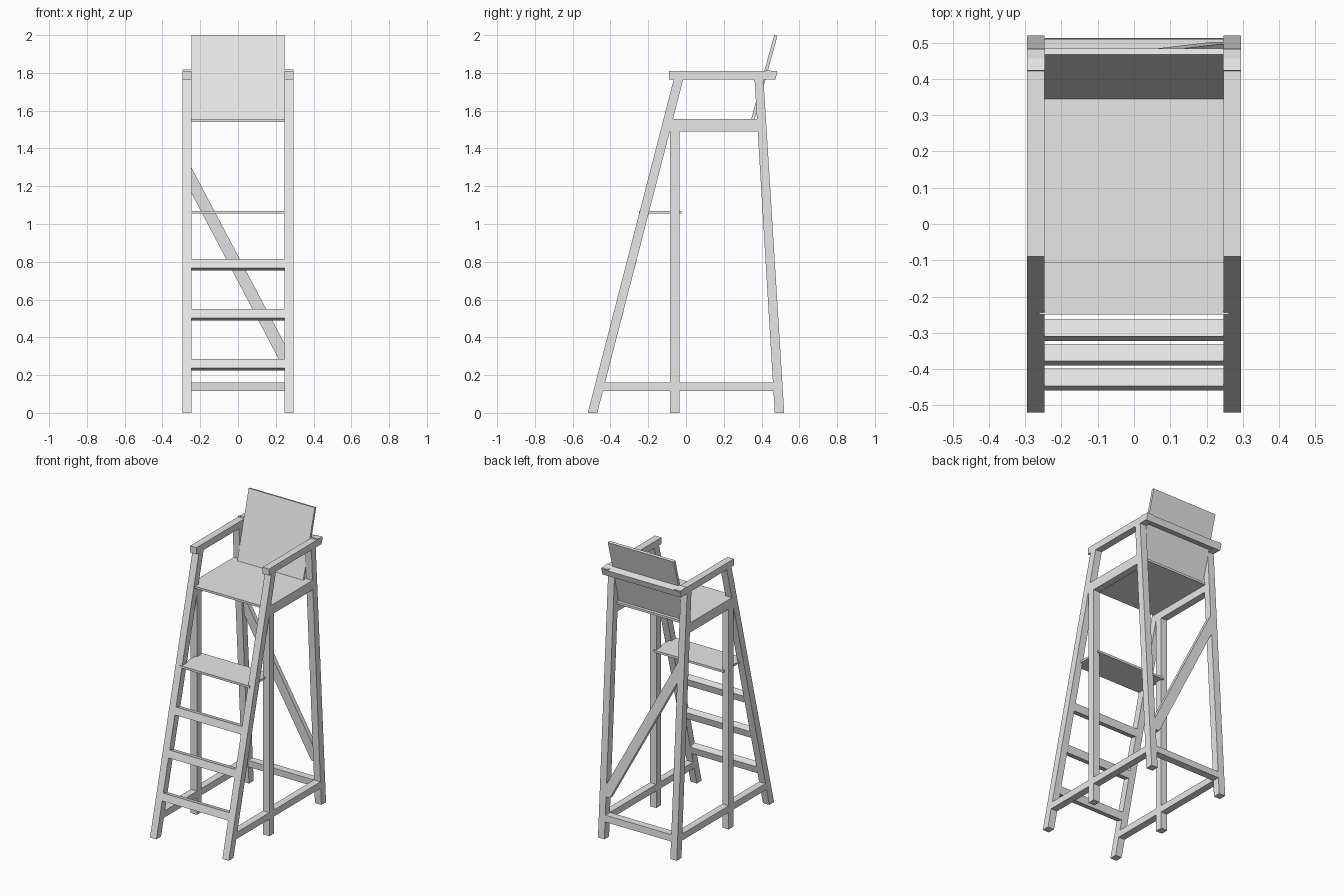
import bpy, bmesh
from mathutils import Vector

cube = bpy.data.objects.get("Cube")
if cube:
    bpy.data.objects.remove(cube, do_unlink=True)

grey = bpy.data.materials.new("plain_grey")
grey.use_nodes = True
grey.diffuse_color = (0.8, 0.8, 0.8, 1)
grey.node_tree.nodes["Principled BSDF"].inputs["Base Color"].default_value = (0.8, 0.8, 0.8, 1)

INNER, OUTER = 0.247, 0.295   # x range of the side frames
TOP = 1.765                   # height of the leg tops


def prism(name, outline, offset, mirror=False):
    """Extrude a flat outline of 3D points along an offset."""
    bm = bmesh.new()
    face = bm.faces.new([bm.verts.new(p) for p in outline])
    ext = bmesh.ops.extrude_face_region(bm, geom=[face])["geom"]
    moved = [g for g in ext if isinstance(g, bmesh.types.BMVert)]
    bmesh.ops.translate(bm, verts=moved, vec=Vector(offset))
    bmesh.ops.recalc_face_normals(bm, faces=bm.faces)
    mesh = bpy.data.meshes.new(name)
    bm.to_mesh(mesh)
    bm.free()
    mesh.materials.append(grey)
    obj = bpy.data.objects.new(name, mesh)
    bpy.context.collection.objects.link(obj)
    if mirror:
        obj.modifiers.new("mirror", 'MIRROR')
    return obj


def side_part(name, profile):
    """Mirrored pair of side frame members from a (y, z) profile."""
    return prism(name, [(INNER, y, z) for y, z in profile], (OUTER - INNER, 0, 0), True)


def cross_part(name, profile, half=INNER):
    """Member running across the width from a (y, z) profile."""
    return prism(name, [(-half, y, z) for y, z in profile], (2 * half, 0, 0))


def rect(y0, y1, z0, z1):
    return [(y0, z0), (y1, z0), (y1, z1), (y0, z1)]


def front_y(z):
    return -0.52 + 0.455 * z / TOP


def rear_y(z):
    return 0.52 - 0.11 * z / TOP


# Side frames
side_part("front_legs", [(front_y(0), 0), (front_y(0) + 0.05, 0),
                         (front_y(TOP) + 0.05, TOP), (front_y(TOP), TOP)])
side_part("rear_legs", [(rear_y(0) - 0.05, 0), (rear_y(0), 0),
                        (rear_y(TOP), TOP), (rear_y(TOP) - 0.047, TOP)])
side_part("middle_posts", rect(-0.085, -0.035, 0, 1.49))
side_part("lower_side_rails", rect(-0.45, 0.48, 0.115, 0.16))
side_part("seat_rails", rect(-0.09, 0.38, 1.49, 1.555))
side_part("armrests", [(-0.09, TOP), (0.47, TOP), (0.482, 1.81), (-0.09, 1.81)])

# Ladder steps, square to the front legs
along = Vector((front_y(TOP) - front_y(0), TOP)).normalized()
across = Vector((along.y, -along.x))
for i in range(3):
    z = 0.285 + 0.265 * i
    top_front = Vector((front_y(z), z))
    bottom_front = top_front - along * 0.05
    cross_part(f"step_{i + 1}", [top_front, bottom_front,
                                 bottom_front + across * 0.049, top_front + across * 0.049])

# Foot platform
cross_part("foot_platform", rect(-0.25, -0.025, 1.055, 1.07), 0.262)

# Seat and leaning backrest
cross_part("seat", rect(-0.107, 0.385, 1.54, 1.555))
cross_part("backrest", [(0.345, 1.555), (0.362, 1.55), (0.484, 1.996), (0.467, 2.0)])

# Rear rails
cross_part("upper_rear_rail", [(0.412, 1.775), (0.472, 1.762), (0.484, 1.804), (0.424, 1.817)], OUTER)
cross_part("lower_rear_rail", [(rear_y(0.115) - 0.05, 0.115), (rear_y(0.115), 0.115),
                               (rear_y(0.16), 0.16), (rear_y(0.16) - 0.05, 0.16)])

# Diagonal brace lying in the plane of the rear legs
brace = [(-INNER, 1.30), (-INNER, 1.165), (0.218, 0.28), (INNER, 0.28), (INNER, 0.365)]
prism("diagonal_brace", [(x, rear_y(z), z) for x, z in brace], (0, -0.03, 0))
